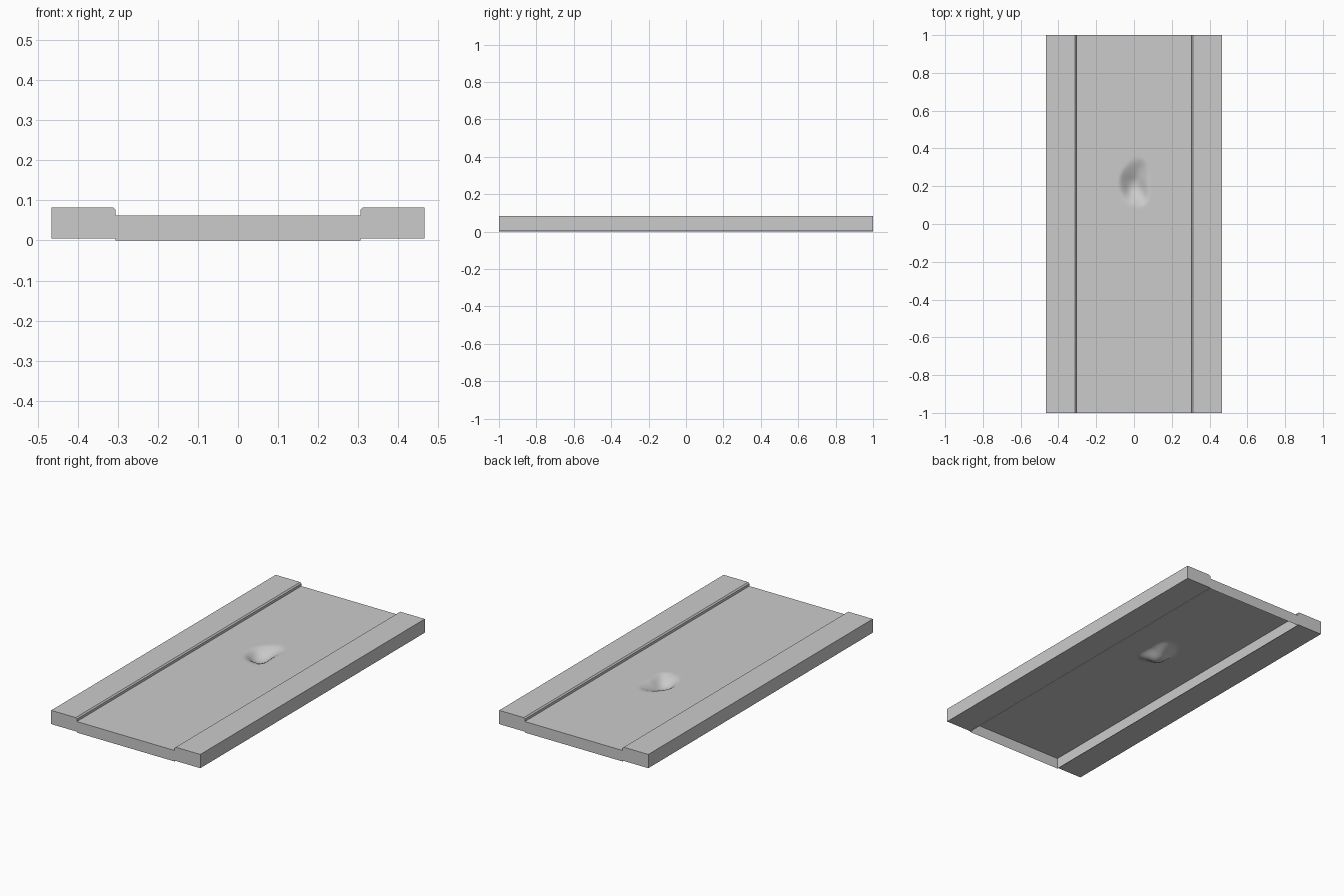
import bpy, bmesh, math
from mathutils import Vector, noise

if "Cube" in bpy.data.objects:
    bpy.data.objects.remove(bpy.data.objects["Cube"])

HALF_W, INNER, HALF_L = 0.465, 0.305, 1.0
PANEL_TOP, RAIL_BOTTOM, RAIL_TOP = 0.062, 0.005, 0.0825


def make_object(name, bm):
    mesh = bpy.data.meshes.new(name)
    bm.to_mesh(mesh)
    bm.free()
    ob = bpy.data.objects.new(name, mesh)
    bpy.context.collection.objects.link(ob)
    return ob


def dent_depth(x, y):
    # slightly lopsided hollow, longer towards the back
    u = x - 0.005
    v = y - 0.20
    n = noise.noise(Vector((x * 16, y * 11, 2.3)))
    r = math.hypot(u / 0.085, v / (0.16 if v > 0 else 0.115)) + 0.18 * n
    if r >= 1:
        return 0.0
    return 0.042 * (1 - max(r, 0) ** 2) ** 2


# Centre panel: open-bottomed shell with a dented top
bm = bmesh.new()
bmesh.ops.create_grid(bm, x_segments=60, y_segments=160, size=1)
for v in bm.verts:
    v.co.x *= INNER
    v.co.y *= HALF_L
    v.co.z = PANEL_TOP - dent_depth(v.co.x, v.co.y)
rim = [e for e in bm.edges if e.is_boundary]
skirt = bmesh.ops.extrude_edge_only(bm, edges=rim)
for v in skirt["geom"]:
    if isinstance(v, bmesh.types.BMVert):
        v.co.z = 0
bmesh.ops.recalc_face_normals(bm, faces=bm.faces)
top = max(bm.faces, key=lambda f: f.calc_center_median().z)
if top.normal.z < 0:
    bmesh.ops.reverse_faces(bm, faces=bm.faces)
panel = make_object("dented_panel", bm)
bpy.context.view_layer.objects.active = panel
panel.select_set(True)
bpy.ops.object.shade_smooth_by_angle(angle=math.radians(60))

# Side rails: chamfered inner top edge, extruded along the length
PROFILE = [(INNER, RAIL_BOTTOM), (HALF_W, RAIL_BOTTOM), (HALF_W, RAIL_TOP),
           (INNER + 0.007, RAIL_TOP), (INNER, RAIL_TOP - 0.007)]
for side, name in ((-1, "left_rail"), (1, "right_rail")):
    bm = bmesh.new()
    face = bm.faces.new([bm.verts.new((side * x, -HALF_L, z)) for x, z in PROFILE])
    ext = bmesh.ops.extrude_face_region(bm, geom=[face], use_keep_orig=True)
    bmesh.ops.translate(bm, vec=(0, 2 * HALF_L, 0),
                        verts=[g for g in ext["geom"] if isinstance(g, bmesh.types.BMVert)])
    bmesh.ops.recalc_face_normals(bm, faces=bm.faces)
    make_object(name, bm)
